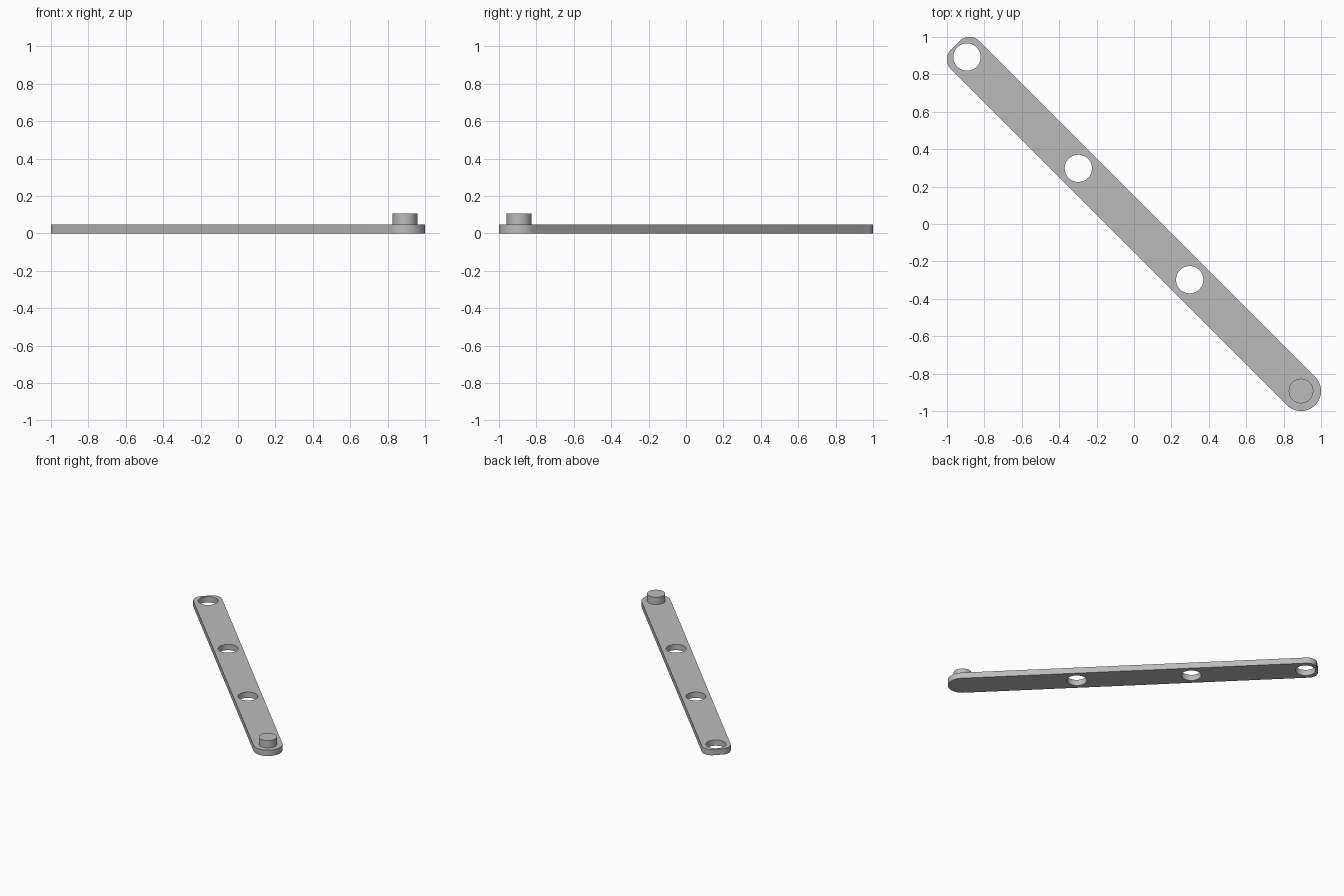
import bpy, bmesh
from math import pi, cos, sin, sqrt
from mathutils import Matrix

if "Cube" in bpy.data.objects:
    bpy.data.objects.remove(bpy.data.objects["Cube"])

THICK, PIN_TOP = 0.047, 0.106
HALF_W, REACH = 0.107, 0.893 * sqrt(2)   # half width, end centre along the bar
HOLE_R, PIN_R, CORNER_R = 0.073, 0.066, 0.073
TURN = Matrix.Rotation(-pi / 4, 4, "Z")  # the bar lies on the diagonal

grey = bpy.data.materials.new("plain grey")
grey.use_nodes = True
colour = (0.5, 0.5, 0.5, 1)
grey.diffuse_color = colour
grey.node_tree.nodes["Principled BSDF"].inputs["Base Color"].default_value = colour


def arc(x, y, r, start, end, steps):
    angles = [start + (end - start) * i / steps for i in range(steps + 1)]
    return [(x + r * cos(a), y + r * sin(a)) for a in angles]


def prism(name, outline, bottom, top):
    """Extrude a flat outline upwards and turn it onto the diagonal."""
    bm = bmesh.new()
    base = bm.faces.new([bm.verts.new((x, y, bottom)) for x, y in outline])
    side = bmesh.ops.extrude_face_region(bm, geom=[base])["geom"]
    bmesh.ops.translate(bm, vec=(0, 0, top - bottom),
                        verts=[v for v in side if isinstance(v, bmesh.types.BMVert)])
    bmesh.ops.recalc_face_normals(bm, faces=bm.faces)
    bm.transform(TURN)
    mesh = bpy.data.meshes.new(name)
    bm.to_mesh(mesh)
    bm.free()
    mesh.materials.append(grey)
    ob = bpy.data.objects.new(name, mesh)
    bpy.context.collection.objects.link(ob)
    return ob


def disc(name, x, r, bottom, top):
    return prism(name, arc(x, 0, r, 0, 2 * pi, 48)[:-1], bottom, top)


# Bar: round at the pin end, flat with rounded corners at the other
corner_x, corner_y = -1.351 + CORNER_R, HALF_W - CORNER_R
outline = (arc(REACH, 0, HALF_W, -pi / 2, pi / 2, 32)
           + arc(corner_x, corner_y, CORNER_R, pi / 2, pi, 14)
           + arc(corner_x, -corner_y, CORNER_R, pi, 1.5 * pi, 14))
bar = prism("link_bar", outline, 0, THICK)

# Three evenly spaced through holes
for i, x in enumerate((-REACH, -REACH / 3, REACH / 3)):
    cutter = disc(f"hole_cutter_{i + 1}", x, HOLE_R, -0.1, 0.2)
    cutter.hide_render = True
    cutter.hide_set(True)
    cut = bar.modifiers.new(f"hole_{i + 1}", "BOOLEAN")
    cut.operation, cut.solver, cut.object = "DIFFERENCE", "EXACT", cutter

# Apply the holes and drop the cutters
bpy.context.view_layer.update()
cut_mesh = bpy.data.meshes.new_from_object(
    bar.evaluated_get(bpy.context.evaluated_depsgraph_get()))
cutters = [m.object for m in bar.modifiers]
bar.modifiers.clear()
bar.data = cut_mesh
for c in cutters:
    bpy.data.objects.remove(c)

# Pin standing on the round end
pin = disc("pin", REACH, PIN_R, THICK - 0.01, PIN_TOP)

# Smooth round walls, sharp rims
for ob in (bar, pin):
    bpy.ops.object.select_all(action="DESELECT")
    ob.select_set(True)
    bpy.context.view_layer.objects.active = ob
    bpy.ops.object.shade_smooth_by_angle(angle=pi / 6)
